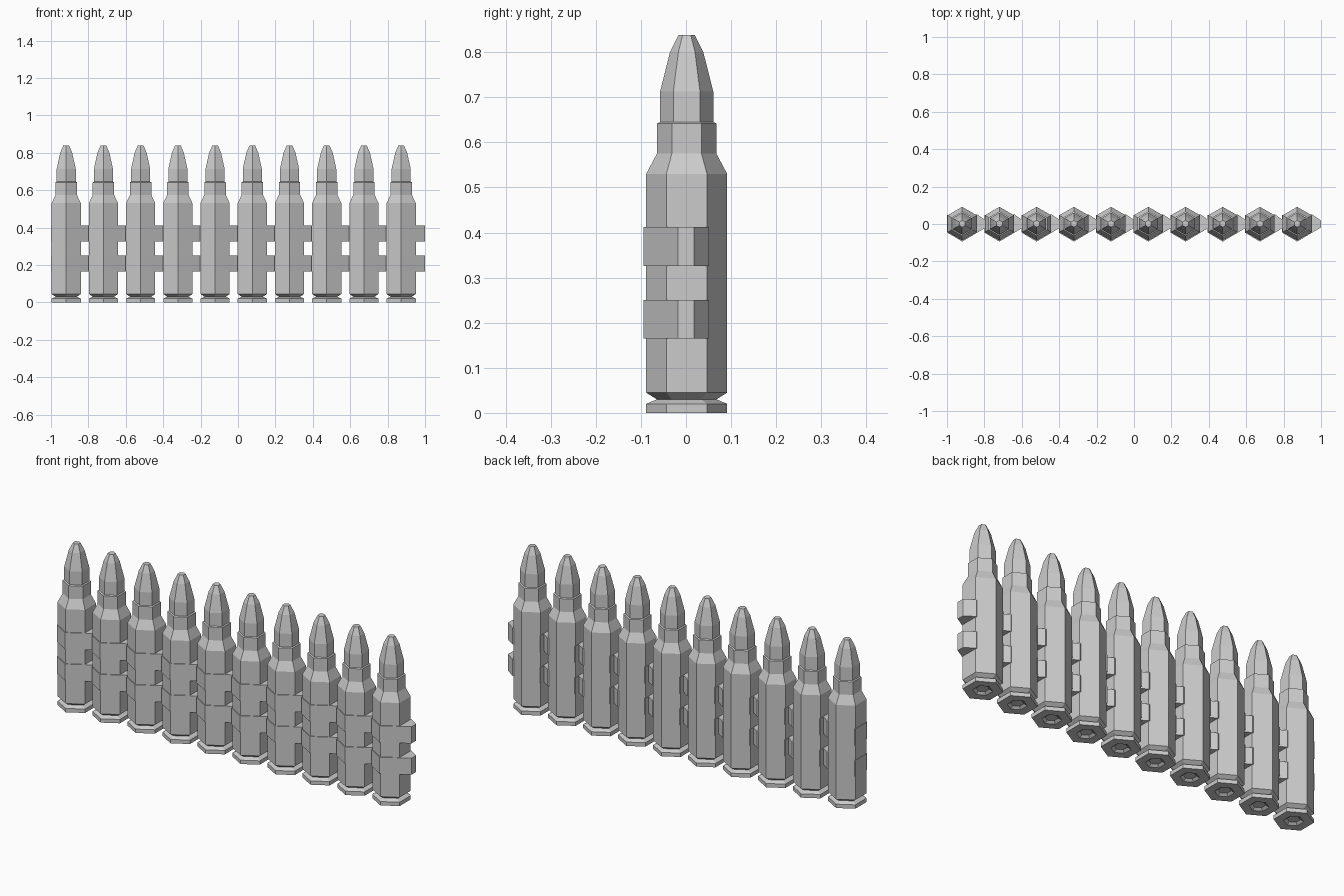
import bpy
import bmesh
from math import sin, cos, pi

cube = bpy.data.objects.get("Cube")
if cube:
    bpy.data.objects.remove(cube, do_unlink=True)

metal = bpy.data.materials.new("grey metal")
metal.use_nodes = True
grey = (0.6, 0.6, 0.6, 1)
metal.diffuse_color = grey
metal.node_tree.nodes["Principled BSDF"].inputs["Base Color"].default_value = grey

COUNT, SPACING, FIRST_X, OFFSET_Y = 10, 0.199, -0.9185, 0.0015

# Radius and height from the recessed base up to the blunt tip
PROFILE = [(0.03, 0.01), (0.045, 0), (0.09, 0), (0.09, 0.02), (0.066, 0.03),
           (0.09, 0.045), (0.09, 0.53), (0.066, 0.575), (0.066, 0.642),
           (0.059, 0.645), (0.059, 0.713), (0.037, 0.8), (0.018, 0.838)]

# Link outline: wraps the front and reaches out to the next round
LINK = [(0, -0.0955), (0.128, -0.0195), (0.128, 0.0165), (0.079, 0.05),
        (0.06, 0.045), (-0.06, 0.045), (-0.0805, 0.048), (-0.0805, -0.0475)]


def loft(name, rings):
    """Skin a stack of equal rings and cap both ends."""
    bm = bmesh.new()
    loops = [[bm.verts.new(p) for p in ring] for ring in rings]
    for low, high in zip(loops, loops[1:]):
        n = len(low)
        for i in range(n):
            j = (i + 1) % n
            bm.faces.new((low[i], low[j], high[j], high[i]))
    bm.faces.new(loops[0][::-1])
    bm.faces.new(loops[-1])
    bmesh.ops.recalc_face_normals(bm, faces=bm.faces)
    mesh = bpy.data.meshes.new(name)
    bm.to_mesh(mesh)
    bm.free()
    mesh.materials.append(metal)
    return mesh


def place(name, mesh, x):
    obj = bpy.data.objects.new(name, mesh)
    obj.location = (x, OFFSET_Y, 0)
    bpy.context.collection.objects.link(obj)


# Six-sided round with corners to the front and back
angles = [pi / 2 + i * pi / 3 for i in range(6)]
round_mesh = loft("round", [[(r * cos(a), r * sin(a), z) for a in angles]
                            for r, z in PROFILE])

# Lower and upper link bands
bands = {"lower_link": (0.165, 0.25), "upper_link": (0.326, 0.412)}
band_meshes = {name: loft(name, [[(x, y, z) for x, y in LINK] for z in span])
               for name, span in bands.items()}

# Repeat along the belt
for i in range(COUNT):
    x = FIRST_X + i * SPACING
    place(f"round_{i + 1}", round_mesh, x)
    for name, mesh in band_meshes.items():
        place(f"{name}_{i + 1}", mesh, x)
